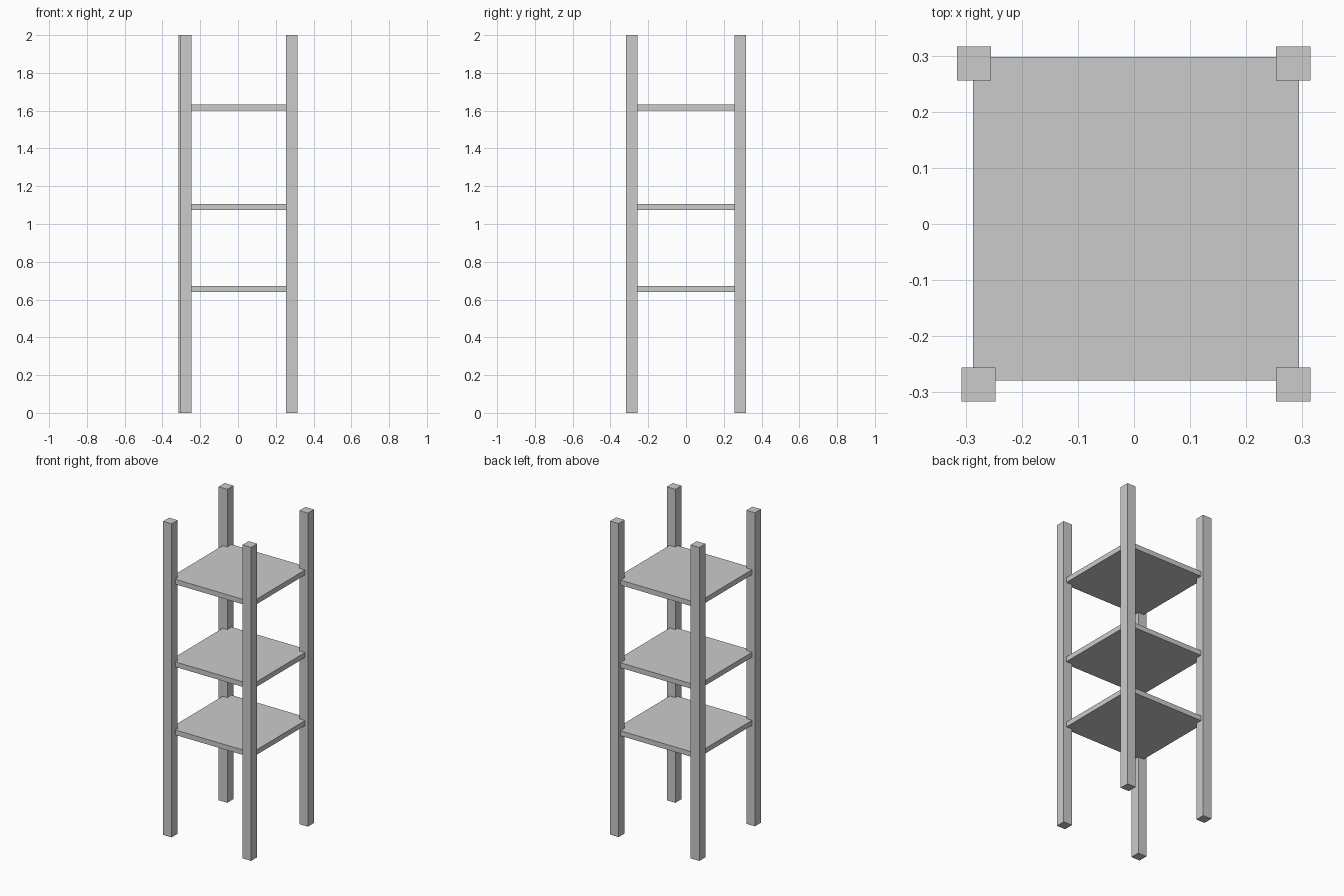
import bpy

if "Cube" in bpy.data.objects:
    bpy.data.objects.remove(bpy.data.objects["Cube"])


def box(name, lo, hi):
    """Axis-aligned box between two corners."""
    centre = [(a + b) / 2 for a, b in zip(lo, hi)]
    bpy.ops.mesh.primitive_cube_add(size=1, location=centre)
    obj = bpy.context.object
    obj.name = name
    obj.scale = [b - a for a, b in zip(lo, hi)]
    bpy.ops.object.transform_apply(location=False, rotation=False, scale=True)
    return obj


# Four full-height square posts (front left sits slightly inward)
half = 0.0305
posts = {
    "front_left_post": (-0.277, -0.286),
    "front_right_post": (0.284, -0.286),
    "back_left_post": (-0.285, 0.286),
    "back_right_post": (0.284, 0.286),
}
for name, (x, y) in posts.items():
    box(name, (x - half, y - half, 0), (x + half, y + half, 2))

# Three thin shelves let into the posts
for name, z in (("lower_shelf", 0.639), ("middle_shelf", 1.073), ("upper_shelf", 1.6)):
    box(name, (-0.287, -0.279, z), (0.294, 0.298, z + 0.032))
